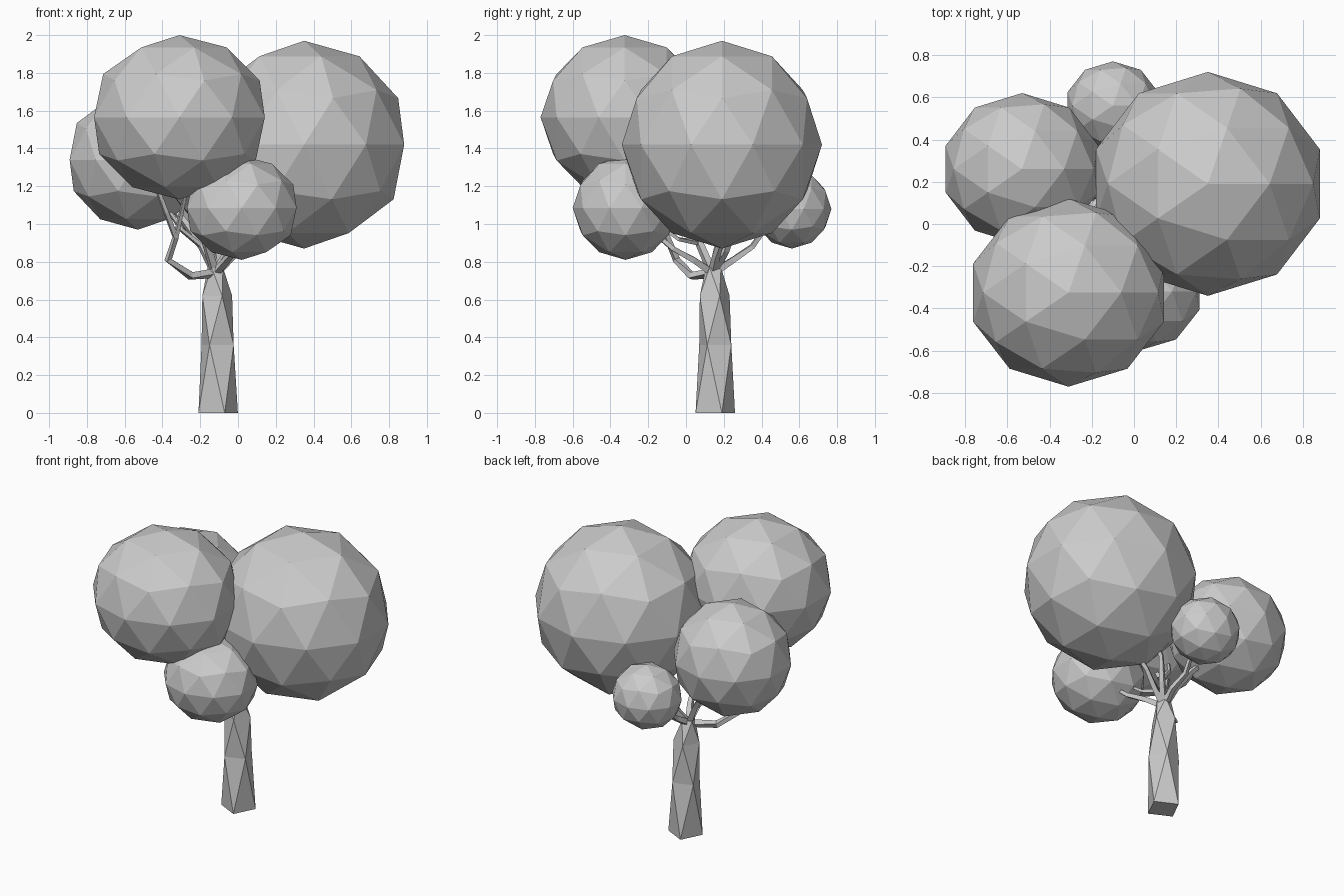
import bpy, bmesh, math
from mathutils import Vector

if "Cube" in bpy.data.objects:
    bpy.data.objects.remove(bpy.data.objects["Cube"])


def make_object(name, bm):
    bmesh.ops.recalc_face_normals(bm, faces=bm.faces)
    mesh = bpy.data.meshes.new(name)
    bm.to_mesh(mesh)
    bm.free()
    ob = bpy.data.objects.new(name, mesh)
    bpy.context.collection.objects.link(ob)
    return ob


def skin_rings(bm, rings, twisted=False):
    """Join four-sided rings; twisted rings are joined by triangles."""
    n = 4
    for k in range(len(rings) - 1):
        a, b = rings[k], rings[k + 1]
        for i in range(n):
            j = (i + 1) % n
            if not twisted:
                bm.faces.new((a[i], a[j], b[j], b[i]))
            elif k % 2 == 0:      # upper ring is half a step ahead
                bm.faces.new((a[i], a[j], b[i]))
                bm.faces.new((a[j], b[j], b[i]))
            else:                 # upper ring is half a step back
                bm.faces.new((a[i], b[j], b[i]))
                bm.faces.new((a[i], a[j], b[j]))
    bm.faces.new(rings[0][::-1])
    bm.faces.new(rings[-1])


# Leaf balls: low-poly, slightly flattened
def leaf_ball(name, centre, radii):
    bm = bmesh.new()
    bmesh.ops.create_icosphere(bm, subdivisions=2, radius=1)
    bmesh.ops.scale(bm, vec=radii, verts=bm.verts)
    ob = make_object(name, bm)
    ob.location = centre


leaf_ball("leaves_front_left", (-0.31, -0.325, 1.565), (0.475, 0.445, 0.435))
leaf_ball("leaves_right", (0.35, 0.19, 1.42), (0.557, 0.53, 0.55))
leaf_ball("leaves_back_left", (-0.53, 0.26, 1.34), (0.38, 0.36, 0.37))
leaf_ball("leaves_small_front", (0.02, -0.32, 1.085), (0.305, 0.28, 0.275))
leaf_ball("leaves_small_back", (-0.10, 0.56, 1.08), (0.225, 0.21, 0.21))

# Trunk: tapered, twisted four-sided column
bm = bmesh.new()
rings = []
for z, r, ang, cx, cy in ((0, 0.11, 18.4, -0.105, 0.155),
                          (0.36, 0.095, 63.4, -0.108, 0.155),
                          (0.62, 0.083, 18.4, -0.11, 0.152),
                          (0.77, 0.045, 63.4, -0.12, 0.145)):
    rings.append([bm.verts.new((cx + r * math.cos(math.radians(ang + 90 * i)),
                                cy + r * math.sin(math.radians(ang + 90 * i)), z))
                  for i in range(4)])
skin_rings(bm, rings, twisted=True)
make_object("trunk", bm)


# Branches: thin square tubes along bent paths
def branch(name, points, r0=0.026, r1=0.013):
    pts = [Vector(p) for p in points]
    bm = bmesh.new()
    rings = []
    last = len(pts) - 1
    for k, p in enumerate(pts):
        d = (pts[min(k + 1, last)] - pts[max(k - 1, 0)]).normalized()
        u = d.cross(Vector((0.35, 0.9, 0.1))).normalized()
        v = d.cross(u)
        r = r0 + (r1 - r0) * k / last
        rings.append([bm.verts.new(p + r * (u * math.cos(i * math.pi / 2)
                                            + v * math.sin(i * math.pi / 2)))
                      for i in range(4)])
    skin_rings(bm, rings)
    make_object(name, bm)


fork = (-0.12, 0.14, 0.74)
branch("branch_low_left", [fork, (-0.25, 0.03, 0.725), (-0.37, -0.05, 0.81),
                           (-0.33, -0.10, 0.93), (-0.38, -0.16, 1.06), (-0.44, -0.2, 1.22)])
branch("branch_front_left", [fork, (-0.17, 0.07, 0.90), (-0.25, -0.03, 1.06),
                             (-0.32, -0.14, 1.14), (-0.33, -0.22, 1.28)])
branch("branch_back_left", [fork, (-0.19, 0.17, 0.88), (-0.29, 0.20, 1.02),
                            (-0.38, 0.23, 1.12), (-0.46, 0.25, 1.24)])
branch("branch_right", [fork, (-0.03, 0.16, 0.83), (0.06, 0.19, 0.92), (0.2, 0.19, 1.05)])
branch("branch_right_back", [fork, (-0.05, 0.21, 0.86), (0.0, 0.26, 1.0), (0.1, 0.27, 1.15)])
branch("branch_front", [fork, (-0.06, 0.04, 0.81), (-0.01, -0.07, 0.87), (0.01, -0.2, 0.98)])
branch("branch_back", [fork, (-0.10, 0.25, 0.81), (-0.12, 0.35, 0.88), (-0.10, 0.45, 1.02)])

# Twigs reaching the leaf undersides
branch("twig_front", [(-0.17, 0.07, 0.9), (-0.1, -0.04, 0.92), (-0.06, -0.18, 1.02)], 0.016, 0.01)
branch("twig_left", [(-0.25, -0.03, 1.06), (-0.3, -0.02, 1.13), (-0.36, -0.1, 1.24)], 0.016, 0.01)
branch("twig_low", [(-0.33, -0.1, 0.93), (-0.3, -0.14, 1.06), (-0.27, -0.2, 1.2)], 0.016, 0.01)
branch("twig_back_left", [(-0.19, 0.17, 0.88), (-0.3, 0.12, 0.97), (-0.4, 0.13, 1.12)], 0.016, 0.01)
